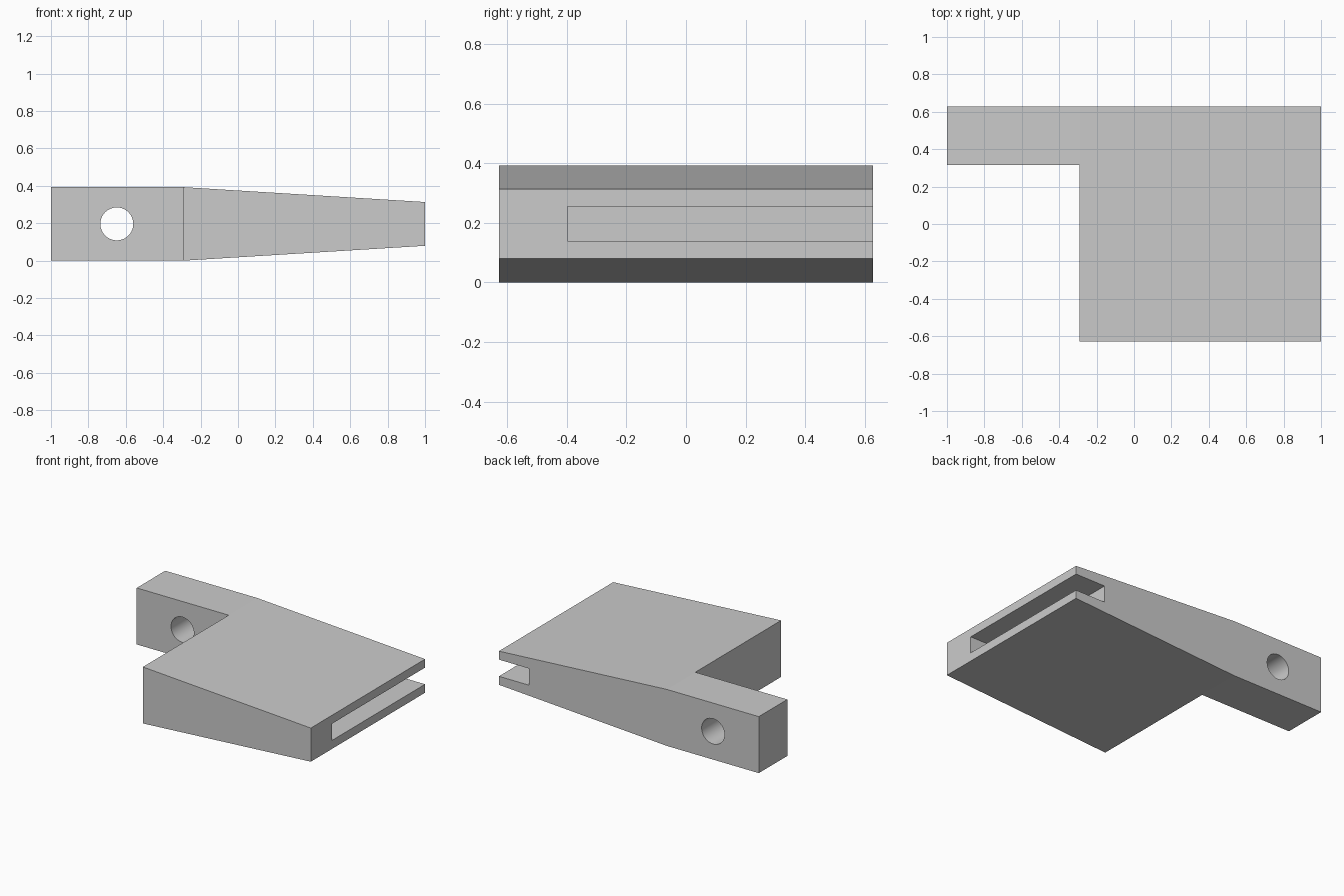
import bpy
import bmesh
from math import radians
from mathutils import Matrix, Vector

if "Cube" in bpy.data.objects:
    bpy.data.objects.remove(bpy.data.objects["Cube"], do_unlink=True)

HALF_Y = 0.628
BEND_X = -0.292
HEIGHT = 0.393
MID_Z = HEIGHT / 2

grey = bpy.data.materials.new("plain grey")
grey.use_nodes = True
colour = (0.6, 0.6, 0.6, 1)
grey.diffuse_color = colour
grey.node_tree.nodes["Principled BSDF"].inputs["Base Color"].default_value = colour


def add_object(name, bm):
    bmesh.ops.recalc_face_normals(bm, faces=bm.faces)
    mesh = bpy.data.meshes.new(name)
    bm.to_mesh(mesh)
    bm.free()
    mesh.materials.append(grey)
    obj = bpy.data.objects.new(name, mesh)
    bpy.context.collection.objects.link(obj)
    return obj


def prism(name, profile, y0, y1):
    """Extrude an x-z profile along y."""
    bm = bmesh.new()
    face = bm.faces.new([bm.verts.new((x, y0, z)) for x, z in profile])
    new = bmesh.ops.extrude_face_region(bm, geom=[face])["geom"]
    verts = [v for v in new if isinstance(v, bmesh.types.BMVert)]
    bmesh.ops.translate(bm, verts=verts, vec=(0, y1 - y0, 0))
    return add_object(name, bm)


def box(name, low, high):
    profile = [(low[0], low[2]), (high[0], low[2]), (high[0], high[2]), (low[0], high[2])]
    return prism(name, profile, low[1], high[1])


def cylinder_y(name, centre, radius, depth):
    bm = bmesh.new()
    bmesh.ops.create_cone(bm, cap_ends=True, segments=64, radius1=radius, radius2=radius,
                          depth=depth, matrix=Matrix.Translation(Vector(centre))
                          @ Matrix.Rotation(radians(90), 4, "X"))
    return add_object(name, bm)


# Wedge body: level at the bar end, tapering evenly above and below
END = 0.117
body = prism("tapered_block", [
    (-1, 0), (BEND_X, 0), (1, MID_Z - END),
    (1, MID_Z + END), (BEND_X, HEIGHT), (-1, HEIGHT)], -HALF_Y, HALF_Y)

# Corner notch that leaves the bar, edge slot open at the back, and bar hole
cutters = [
    box("notch_cutter", (-1.2, -0.8, -0.2), (BEND_X, 0.315, 0.6)),
    box("slot_cutter", (0.767, -0.397, MID_Z - 0.058), (1.2, 0.8, MID_Z + 0.058)),
    cylinder_y("hole_cutter", (-0.648, 0.47, MID_Z), 0.088, 0.8),
]

bpy.ops.object.select_all(action="DESELECT")
bpy.context.view_layer.objects.active = body
body.select_set(True)
for cutter in cutters:
    cut = body.modifiers.new(cutter.name, "BOOLEAN")
    cut.operation = "DIFFERENCE"
    cut.solver = "EXACT"
    cut.object = cutter
    bpy.ops.object.modifier_apply(modifier=cut.name)
    bpy.data.objects.remove(cutter, do_unlink=True)

# The bend is under five degrees, so keep only the hole wall smooth
bpy.ops.object.shade_smooth_by_angle(angle=radians(30))
for face in body.data.polygons:
    centre = face.center
    wall = (Vector((centre.x + 0.648, centre.z - MID_Z)).length < 0.1
            and abs(face.normal.y) < 0.1)
    face.use_smooth = wall
